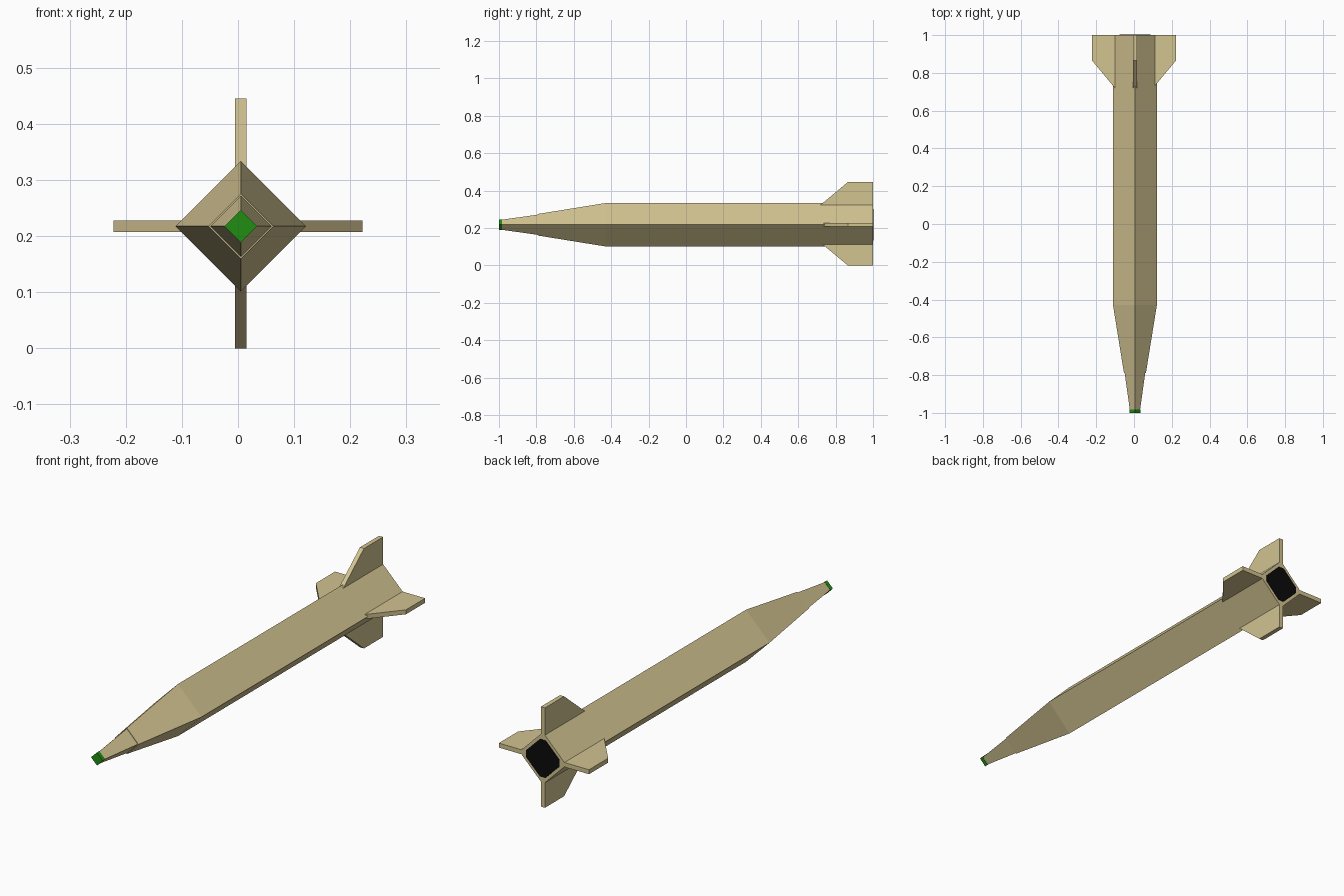
import bpy, bmesh, math
from mathutils import Matrix, Vector

if "Cube" in bpy.data.objects:
    bpy.data.objects.remove(bpy.data.objects["Cube"])

AXIS = Vector((0.005, 0, 0.2175))  # long axis of the rocket


def material(name, rgb):
    m = bpy.data.materials.new(name)
    m.diffuse_color = (*rgb, 1)
    m.use_nodes = True
    m.node_tree.nodes["Principled BSDF"].inputs["Base Color"].default_value = m.diffuse_color
    return m


tan = material("tan", (0.645, 0.546, 0.283))
green = material("green", (0.015, 0.27, 0.006))
black = material("black", (0.003, 0.003, 0.003))


def finish(name, bm, mat):
    bmesh.ops.recalc_face_normals(bm, faces=bm.faces)
    mesh = bpy.data.meshes.new(name)
    bm.to_mesh(mesh)
    bm.free()
    mesh.materials.append(mat)
    ob = bpy.data.objects.new(name, mesh)
    ob.location = AXIS
    bpy.context.collection.objects.link(ob)


def diamond_body(name, stations, mat):
    """Four-sided hull through (y, radius) stations, capped at both ends."""
    bm = bmesh.new()
    rings = []
    for y, r in stations:
        rings.append([bm.verts.new((r * math.cos(k * math.pi / 2), y,
                                    r * math.sin(k * math.pi / 2))) for k in range(4)])
    for a, b in zip(rings, rings[1:]):
        for k in range(4):
            n = (k + 1) % 4
            bm.faces.new((a[k], a[n], b[n], b[k]))
    bm.faces.new(rings[0])
    bm.faces.new(rings[-1])
    finish(name, bm, mat)


def extrude_profile(name, points, depth, mat, angle=0):
    """Extrude a closed outline along its normal, then turn it about the long axis."""
    bm = bmesh.new()
    face = bm.faces.new([bm.verts.new(p) for p in points])
    out = bmesh.ops.extrude_face_region(bm, geom=[face])
    moved = [v for v in out["geom"] if isinstance(v, bmesh.types.BMVert)]
    bmesh.ops.translate(bm, verts=moved, vec=depth)
    bmesh.ops.rotate(bm, verts=bm.verts, cent=(0, 0, 0),
                     matrix=Matrix.Rotation(angle, 3, 'Y'))
    finish(name, bm, mat)


# Hull with main nose taper, slimmer nose tip with a small step, green cap
diamond_body("hull", [(-0.79, 0.058), (-0.43, 0.116), (1.0, 0.116)], tan)
diamond_body("nose_tip", [(-0.985, 0.027), (-0.785, 0.055)], tan)
diamond_body("nose_cap", [(-1.0, 0.029), (-0.983, 0.029)], green)

# Four swept tail fins, the upper and left ones slightly longer
for name, angle, tip in (("top_fin", 0, 0.2275), ("right_fin", 90, 0.217),
                         ("bottom_fin", 180, 0.2175), ("left_fin", 270, 0.227)):
    root = 0.09
    start = 0.865 - (tip - root) * 1.2
    outline = [(-0.01, start, root), (-0.01, 0.865, tip),
               (-0.01, 1.0, tip), (-0.01, 1.0, root)]
    extrude_profile(name, outline, (0.02, 0, 0), tan, math.radians(angle))

# Black exhaust plate: diamond with clipped corners
a, b = 0.083, 0.014
corners = [(a, -b), (a, b), (b, a), (-b, a), (-a, b), (-a, -b), (-b, -a), (b, -a)]
extrude_profile("exhaust_plate", [(x, 0.998, z) for x, z in corners],
                (0, 0.004, 0), black)
